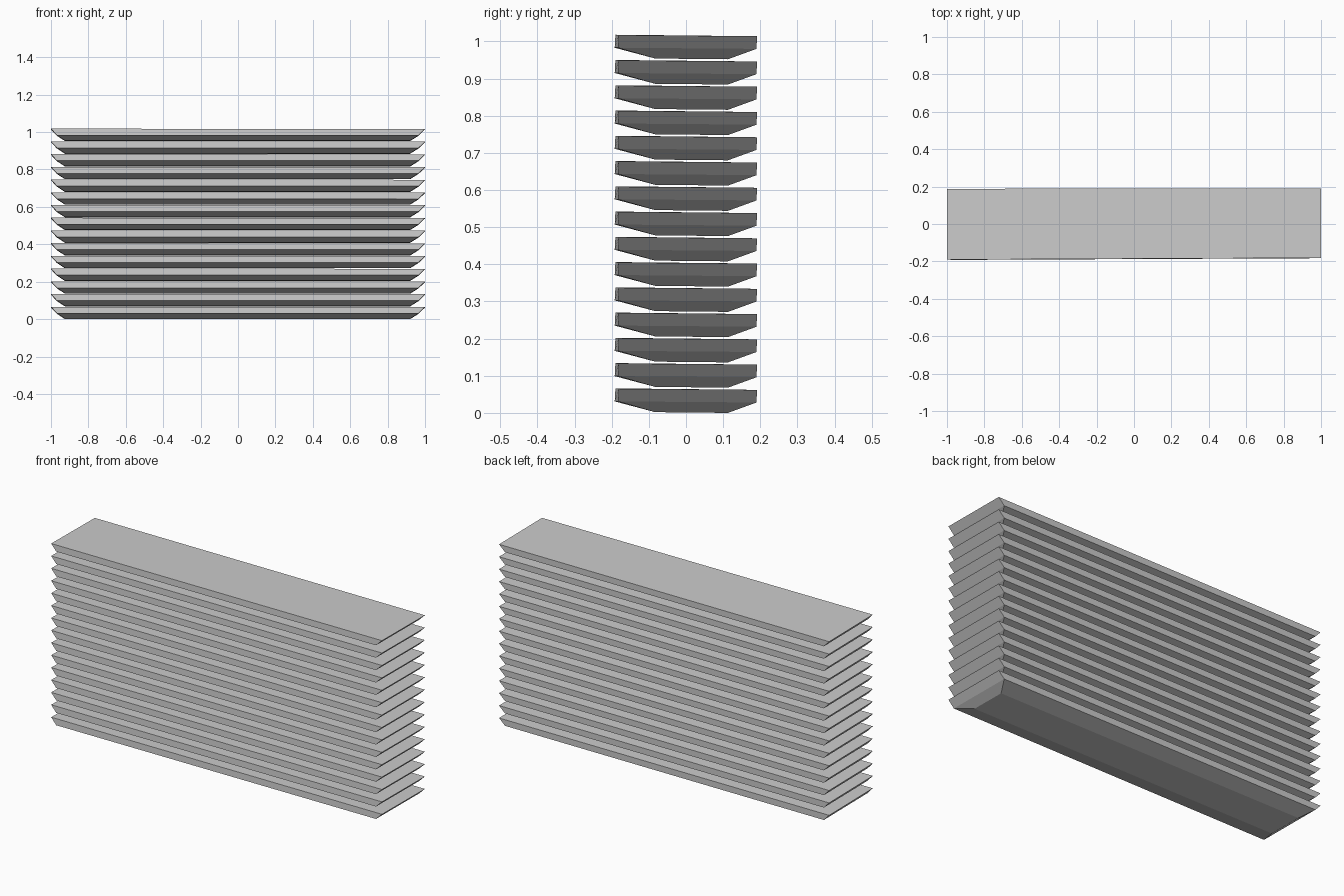
import bpy
import bmesh

if "Cube" in bpy.data.objects:
    bpy.data.objects.remove(bpy.data.objects["Cube"])

COUNT = 15
PITCH = 0.068


def ring(bm, corners, z0):
    return [bm.verts.new((x, y, z + z0)) for x, y, z in corners]


# One slat: slightly skewed top, splayed middle, narrow flat underside
BOTTOM = [(-0.925, -0.083, 0.002), (0.92, -0.083, 0.002), (0.92, 0.113, 0.0), (-0.925, 0.113, 0.0)]
MIDDLE = [(-0.968, -0.192, 0.031), (0.965, -0.183, 0.031), (0.965, 0.19, 0.028), (-0.968, 0.188, 0.028)]
TOP = [(-1.0, -0.19, 0.066), (1.0, -0.181, 0.065), (1.0, 0.191, 0.062), (-1.0, 0.188, 0.062)]


def make_slat(index):
    bm = bmesh.new()
    rings = [ring(bm, r, index * PITCH) for r in (BOTTOM, MIDDLE, TOP)]
    bm.faces.new(rings[0][::-1])
    bm.faces.new(rings[-1])
    for low, high in zip(rings, rings[1:]):
        for i in range(4):
            j = (i + 1) % 4
            bm.faces.new((low[i], low[j], high[j], high[i]))
    bmesh.ops.recalc_face_normals(bm, faces=bm.faces)
    name = f"slat_{index + 1:02d}"
    mesh = bpy.data.meshes.new(name)
    bm.to_mesh(mesh)
    bm.free()
    bpy.context.collection.objects.link(bpy.data.objects.new(name, mesh))


# Stack of evenly spaced slats
for k in range(COUNT):
    make_slat(k)
